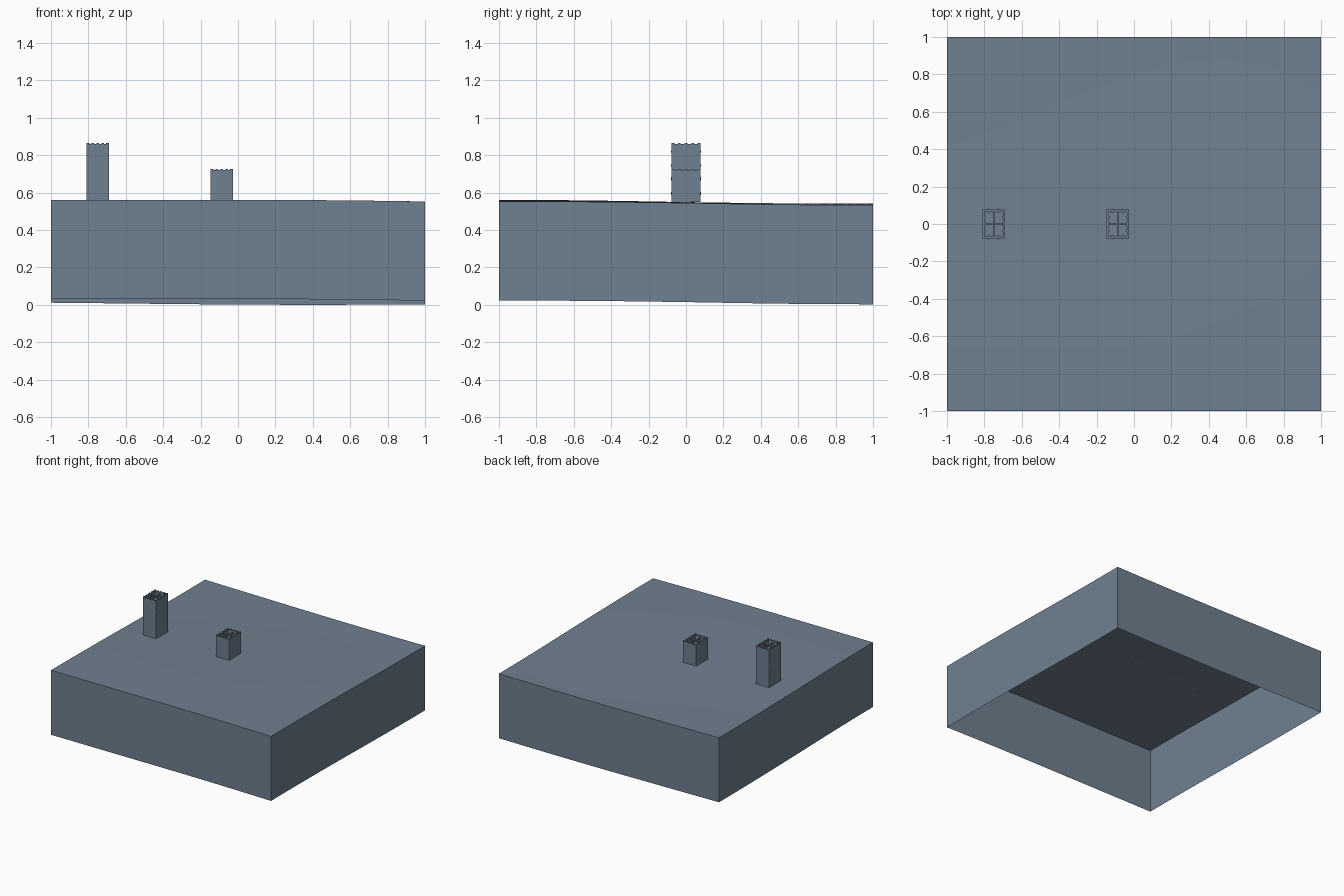
import bpy
import bmesh
from math import sin, cos, pi
from mathutils import Matrix, Vector

if "Cube" in bpy.data.objects:
    bpy.data.objects.remove(bpy.data.objects["Cube"], do_unlink=True)

stone = bpy.data.materials.new("slate_grey")
stone.use_nodes = True
SLATE = (0.162, 0.216, 0.279, 1)
stone.diffuse_color = SLATE
stone.node_tree.nodes["Principled BSDF"].inputs["Base Color"].default_value = SLATE

SKIRT = 0.53


def ground(x, y):
    """Gently rolling height of the land."""
    slope = 0.549 - 0.012 * sin(y * pi / 2)
    front_right = -0.009 * max(0, x) ** 2 * (1 - y) / 2
    back_dip = -0.007 * cos((x - 0.4) * pi / 2) * max(0, y)
    return slope + front_right + back_dip


def finish(name, bm):
    mesh = bpy.data.meshes.new(name)
    bm.to_mesh(mesh)
    bm.free()
    mesh.materials.append(stone)
    obj = bpy.data.objects.new(name, mesh)
    bpy.context.collection.objects.link(obj)
    return obj


def box(bm, center, size):
    m = Matrix.Translation(center) @ Matrix.Diagonal((*size, 1))
    bmesh.ops.create_cube(bm, size=1, matrix=m)


# Land: a rolling sheet with a skirt, open underneath
bm = bmesh.new()
bmesh.ops.create_grid(bm, x_segments=32, y_segments=32, size=1)
for v in bm.verts:
    v.co.z = ground(v.co.x, v.co.y)
rim = [e for e in bm.edges if e.is_boundary]
skirt = bmesh.ops.extrude_edge_only(bm, edges=rim)["geom"]
for v in skirt:
    if isinstance(v, bmesh.types.BMVert):
        v.co.z -= SKIRT
bmesh.ops.recalc_face_normals(bm, faces=bm.faces)
lowest = min(v.co.z for v in bm.verts)
bmesh.ops.translate(bm, verts=bm.verts, vec=(0, 0, -lowest))
land = finish("land", bm)
for p in land.data.polygons:
    p.use_smooth = p.normal.z > 0.5


def tower(name, x, top):
    """Hollow rectangular tower with a battlement and small windows."""
    w, d, wall, tooth = 0.12, 0.156, 0.016, 0.006
    base = ground(x, 0) - lowest
    eaves = top - tooth
    bm = bmesh.new()
    box(bm, (x, 0, (base + eaves) / 2), (w, d, eaves - base))

    # Sunken roof inside the parapet
    bm.faces.ensure_lookup_table()
    roof = max(bm.faces, key=lambda f: f.calc_center_median().z)
    bmesh.ops.inset_region(bm, faces=[roof], thickness=wall)
    shaft = bmesh.ops.extrude_discrete_faces(bm, faces=[roof])["faces"][0]
    ring = list(shaft.edges)
    shaft_verts = list(shaft.verts)
    bm.faces.remove(shaft)
    pit = bmesh.ops.extrude_edge_only(bm, edges=ring)["geom"]
    low = [g for g in pit if isinstance(g, bmesh.types.BMVert)]
    bmesh.ops.translate(bm, verts=low, vec=(0, 0, -0.05))
    bmesh.ops.contextual_create(
        bm, geom=[e for e in pit if isinstance(e, bmesh.types.BMEdge)
                  and all(v in low for v in e.verts)])
    bmesh.ops.remove_doubles(bm, verts=bm.verts, dist=0.0001)
    bmesh.ops.recalc_face_normals(bm, faces=bm.faces)

    # Cross beams over the shaft
    box(bm, (x, 0, eaves - 0.012), (w - 2 * wall, 0.008, 0.008))
    box(bm, (x, 0, eaves - 0.012), (0.008, d - 2 * wall, 0.008))

    # Battlement teeth on all four sides
    for i in range(5):
        t = (i - 2) / 4
        for s in (-1, 1):
            box(bm, (x + t * (w - 0.012), s * (d - wall) / 2, top - tooth / 2),
                (0.012, wall, tooth))
            if 0 < i < 4:
                box(bm, (x + s * (w - wall) / 2, t * (d - 0.012), top - tooth / 2),
                    (wall, 0.014, tooth))
    obj = finish(name, bm)

    # Slit windows as thin plates in staggered rows
    bm = bmesh.new()
    rows = int((top - base) / 0.07)
    for r in range(rows):
        z = base + (r + 0.6) * (top - base) / (rows + 0.2)
        for s in (-1, 1):
            off = 0.025 * (1 if r % 2 else -1)
            box(bm, (x + off, s * d / 2, z), (0.007, 0.002, 0.012))
            box(bm, (x + s * w / 2, off * 1.3, z), (0.002, 0.007, 0.012))
    finish(name + "_windows", bm)
    return obj


tower("tall_tower", -0.75, 0.865)
tower("short_tower", -0.087, 0.727)
